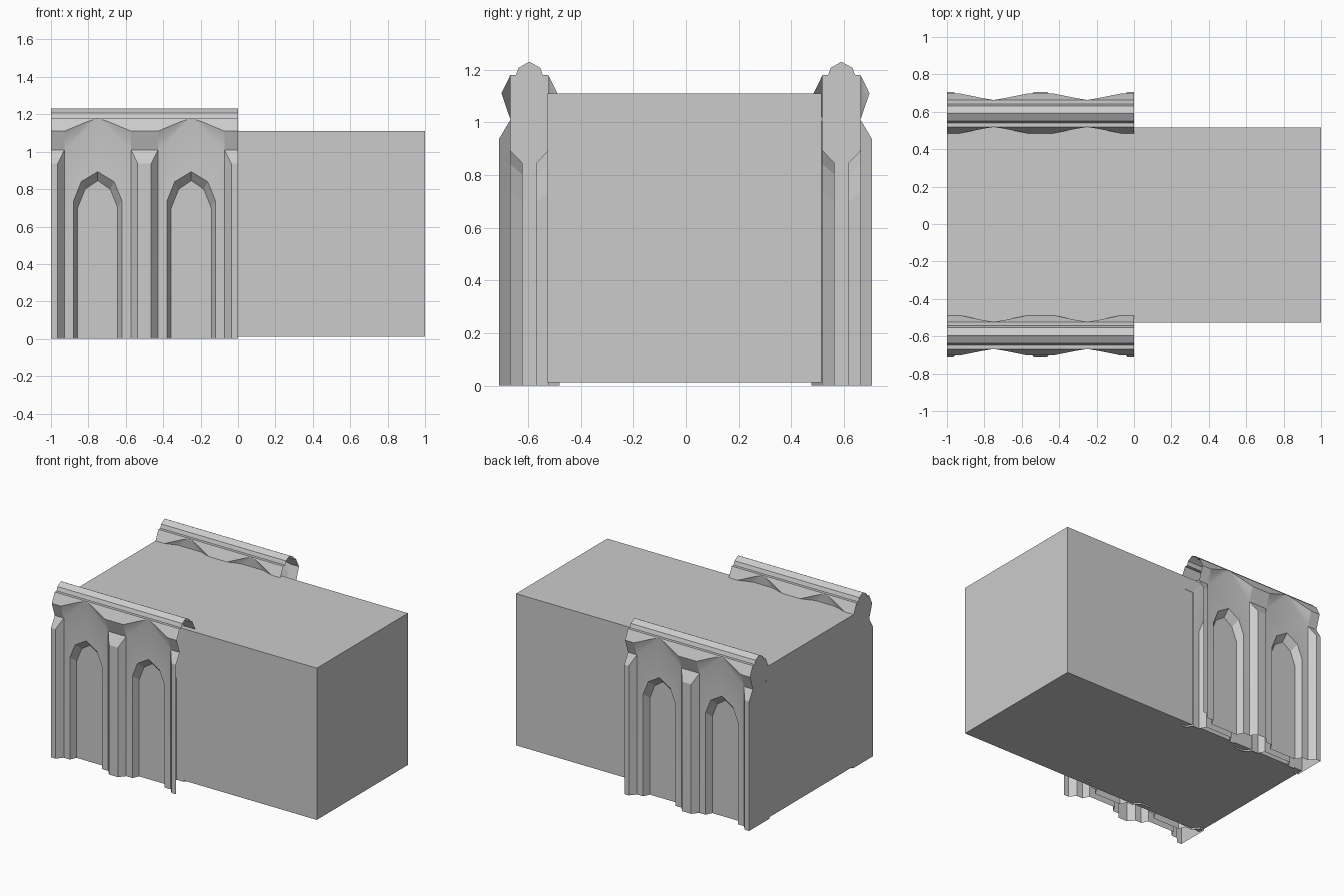
import bpy, bmesh
from mathutils import Vector

if "Cube" in bpy.data.objects:
    bpy.data.objects.remove(bpy.data.objects["Cube"])

stone = bpy.data.materials.new("grey stone")
stone.diffuse_color = (0.6, 0.6, 0.6, 1)
stone.use_nodes = True
stone.node_tree.nodes["Principled BSDF"].inputs["Base Color"].default_value = stone.diffuse_color

FACE, PIER, CORNICE, RECESS = 0.072, 0.115, 0.106, 0.026   # distances from the wall's centre plane
SPAN, PIER_W = 0.178, 0.036                                # half widths of a bay and a pier front


def finish(bm, name):
    mesh = bpy.data.meshes.new(name)
    bm.to_mesh(mesh)
    bm.free()
    mesh.materials.append(stone)
    ob = bpy.data.objects.new(name, mesh)
    bpy.context.collection.objects.link(ob)
    return ob


def add_face(bm, pts, y0, s, smooth=False):
    """Face from (x, depth, z) points on side s of the wall, turned outward."""
    f = bm.faces.new([bm.verts.new((x, y0 + s * d, z)) for x, d, z in pts])
    f.normal_update()
    if f.normal.dot(Vector((-0.001, s, 0.3))) < 0:
        f.normal_flip()
    f.smooth = smooth


def add_bay(bm, cx, y0, s):
    """Arched wall bay with a pointed window recess, built as two mirrored halves."""
    outer = [(0.129, FACE, 0), (0.129, FACE, 0.738), (0.088, FACE, 0.84), (0, FACE, 0.893)]
    inner = [(0.107, RECESS, 0), (0.107, RECESS, 0.70), (0.067, RECESS, 0.80), (0, RECESS, 0.845)]
    spring, tip = (SPAN, FACE, 1.01), (SPAN, CORNICE, 1.11)
    mid, peak = (0.058, FACE + 0.0097, 1.16), (0, FACE, 1.18)
    for m in (-1, 1):
        def add(pts, smooth=False):
            add_face(bm, [(cx + m * x, d, z) for x, d, z in pts], y0, s, smooth)
        # wall surface around the window, flaring out to the cornice
        add([(SPAN, FACE, 0), outer[0], outer[1], spring], True)
        add([spring, outer[1], outer[2]], True)
        add([spring, outer[2], outer[3]], True)
        add([spring, outer[3], peak], True)
        add([spring, mid, peak], True)
        add([spring, tip, mid], True)
        # cornice slope above the arch
        add([(SPAN, FACE, 1.18), tip, mid, peak])
        # window reveal and back panel
        for i in range(3):
            add([outer[i], outer[i + 1], inner[i + 1], inner[i]])
        add(inner + [(0, RECESS, 0)])


def add_pier(bm, cx, sides, right_w, y0, s):
    """Chamfered pier with sloped top and the cornice band over it."""
    for m in sides:
        def add(pts):
            add_face(bm, [(cx + m * x, d, z) for x, d, z in pts], y0, s)
        w = right_w
        add([(0, PIER, 0), (PIER_W, PIER, 0), (PIER_W, PIER, 0.937), (0, PIER, 0.937)])
        add([(PIER_W, PIER, 0), (w, FACE, 0), (w, FACE, 1.01), (PIER_W, PIER, 0.937)])
        add([(0, PIER, 0.937), (PIER_W, PIER, 0.937), (w, FACE, 1.01), (0, FACE, 1.01)])
        add([(0, FACE, 1.01), (w, FACE, 1.01), (w, CORNICE, 1.11), (0, CORNICE, 1.11)])
        add([(0, CORNICE, 1.11), (w, CORNICE, 1.11), (w, FACE, 1.18), (0, FACE, 1.18)])


def arcade_wall(name, y0):
    """Hollow arcade shell, closed at the left end and open at the right."""
    bm = bmesh.new()
    coping = [(FACE, 1.18), (0.051, 1.18), (0.041, 1.207), (0, 1.23)]
    for s in (-1, 1):
        for cx in (-0.75, -0.25):
            add_bay(bm, cx, y0, s)
        for cx, sides in ((-1, (1,)), (-0.5, (-1, 1)), (0, (-1,))):
            add_pier(bm, cx, sides, 0.072, y0, s)
        # ridged coping
        for (d0, z0), (d1, z1) in zip(coping, coping[1:]):
            add_face(bm, [(-1, d0, z0), (0, d0, z0), (0, d1, z1), (-1, d1, z1)], y0, s)
    # closed end
    half = [(PIER, 0), (PIER, 0.937), (FACE, 1.01), (CORNICE, 1.11)] + coping
    outline = half + [(-d, z) for d, z in reversed(half[:-1])]
    add_face(bm, [(-1, d, z) for d, z in outline], y0, 1)
    bmesh.ops.remove_doubles(bm, verts=bm.verts[:], dist=0.0005)
    return finish(bm, name)


# main block
bm = bmesh.new()
bmesh.ops.create_cube(bm, size=1)
for v in bm.verts:
    v.co = (v.co.x * 2, -0.006 + v.co.y * 1.042, 0.561 + v.co.z * 1.098)
finish(bm, "main_block")

# arcade walls along both long sides
arcade_wall("front_arcade", -0.595)
arcade_wall("back_arcade", 0.591)
